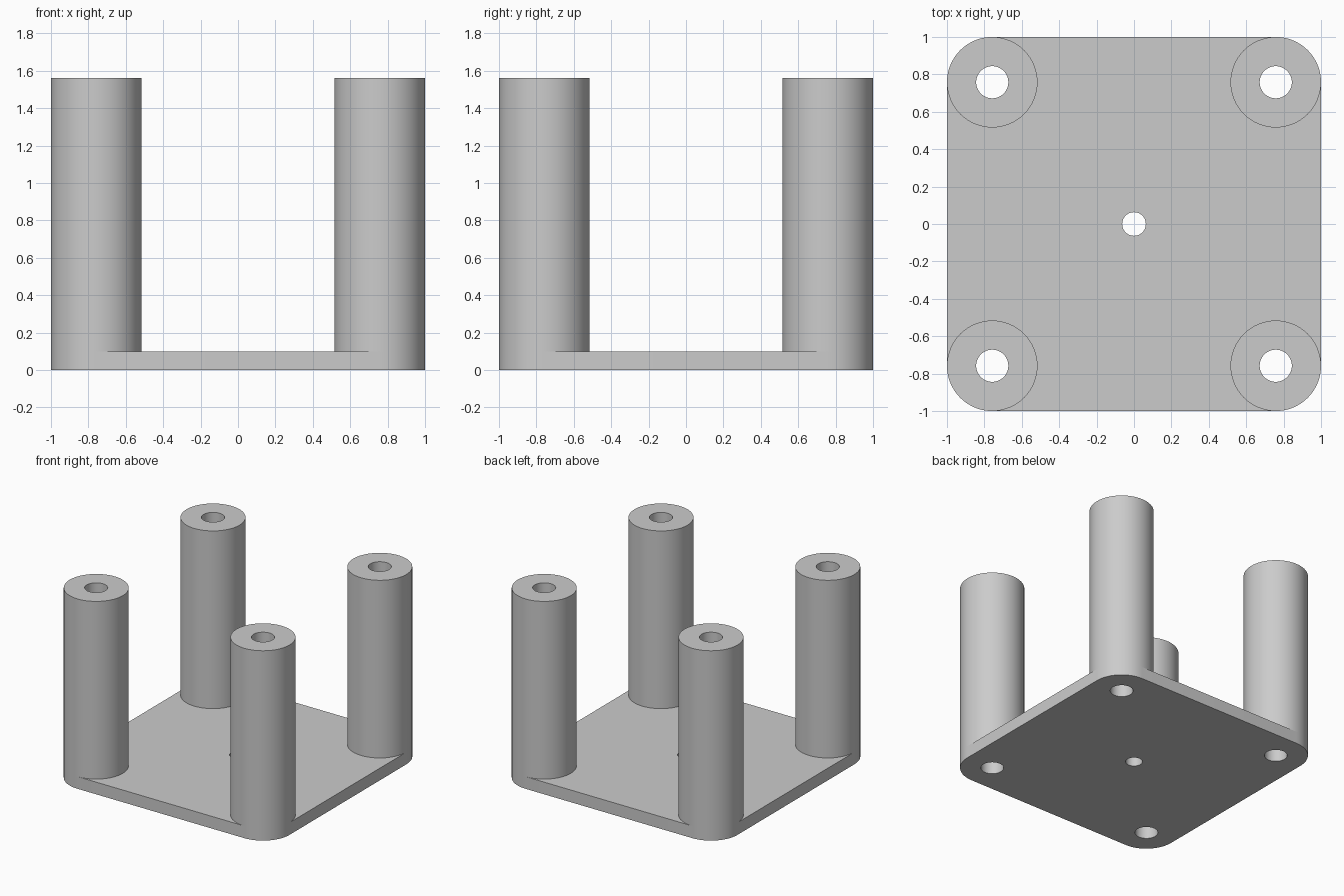
import bpy
import bmesh
from math import cos, sin, pi

cube = bpy.data.objects.get("Cube")
if cube:
    bpy.data.objects.remove(cube)

POST_R = 0.242
POST_POS = 1 - POST_R
BORE_R = 0.086
CENTRE_R = 0.063
PLATE_TOP = 0.10
POST_TOP = 1.56
SEGMENTS = 64

grey = bpy.data.materials.new("plain grey")
grey.use_nodes = True
colour = (0.6, 0.6, 0.6, 1)
grey.diffuse_color = colour
grey.node_tree.nodes["Principled BSDF"].inputs["Base Color"].default_value = colour


def arc(cx, cy, r, start=0, count=SEGMENTS):
    """Points along a circle, from a starting step."""
    angles = [2 * pi * (start + i) / SEGMENTS for i in range(count)]
    return [(cx + r * cos(a), cy + r * sin(a)) for a in angles]


def extrude_loops(name, loops, z0, z1, close_bottom):
    """Fill an outline with holes and extrude it upward."""
    bm = bmesh.new()
    edges = []
    for loop in loops:
        verts = [bm.verts.new((x, y, z0)) for x, y in loop]
        edges += [bm.edges.new((v, verts[i - 1])) for i, v in enumerate(verts)]
    bmesh.ops.triangle_fill(bm, edges=edges, use_beauty=True, normal=(0, 0, 1))
    result = bmesh.ops.extrude_face_region(
        bm, geom=bm.faces[:], use_keep_orig=close_bottom)
    top = [g for g in result["geom"] if isinstance(g, bmesh.types.BMVert)]
    bmesh.ops.translate(bm, verts=top, vec=(0, 0, z1 - z0))
    bmesh.ops.recalc_face_normals(bm, faces=bm.faces[:])
    mesh = bpy.data.meshes.new(name)
    bm.to_mesh(mesh)
    bm.free()
    mesh.materials.append(grey)
    obj = bpy.data.objects.new(name, mesh)
    bpy.context.collection.objects.link(obj)
    bpy.ops.object.select_all(action="DESELECT")
    obj.select_set(True)
    bpy.context.view_layer.objects.active = obj
    bpy.ops.object.shade_smooth_by_angle(angle=pi / 6)


# Corners run anticlockwise from the back left
corners = {
    "back_left": (POST_POS, POST_POS),
    "back_right": (-POST_POS, POST_POS),
    "front_right": (-POST_POS, -POST_POS),
    "front_left": (POST_POS, -POST_POS),
}

# Base plate: rounded square with a centre hole and four corner holes
quarter = SEGMENTS // 4
outline = []
for i, (x, y) in enumerate(corners.values()):
    outline += arc(x, y, POST_R, i * quarter, quarter + 1)
holes = [arc(x, y, BORE_R) for x, y in corners.values()]
holes.append(arc(0, 0, CENTRE_R))
extrude_loops("base_plate", [outline] + holes, 0, PLATE_TOP, True)

# Hollow corner posts
for side, (x, y) in corners.items():
    extrude_loops(side + "_post", [arc(x, y, POST_R), arc(x, y, BORE_R)],
                  PLATE_TOP, POST_TOP, False)
